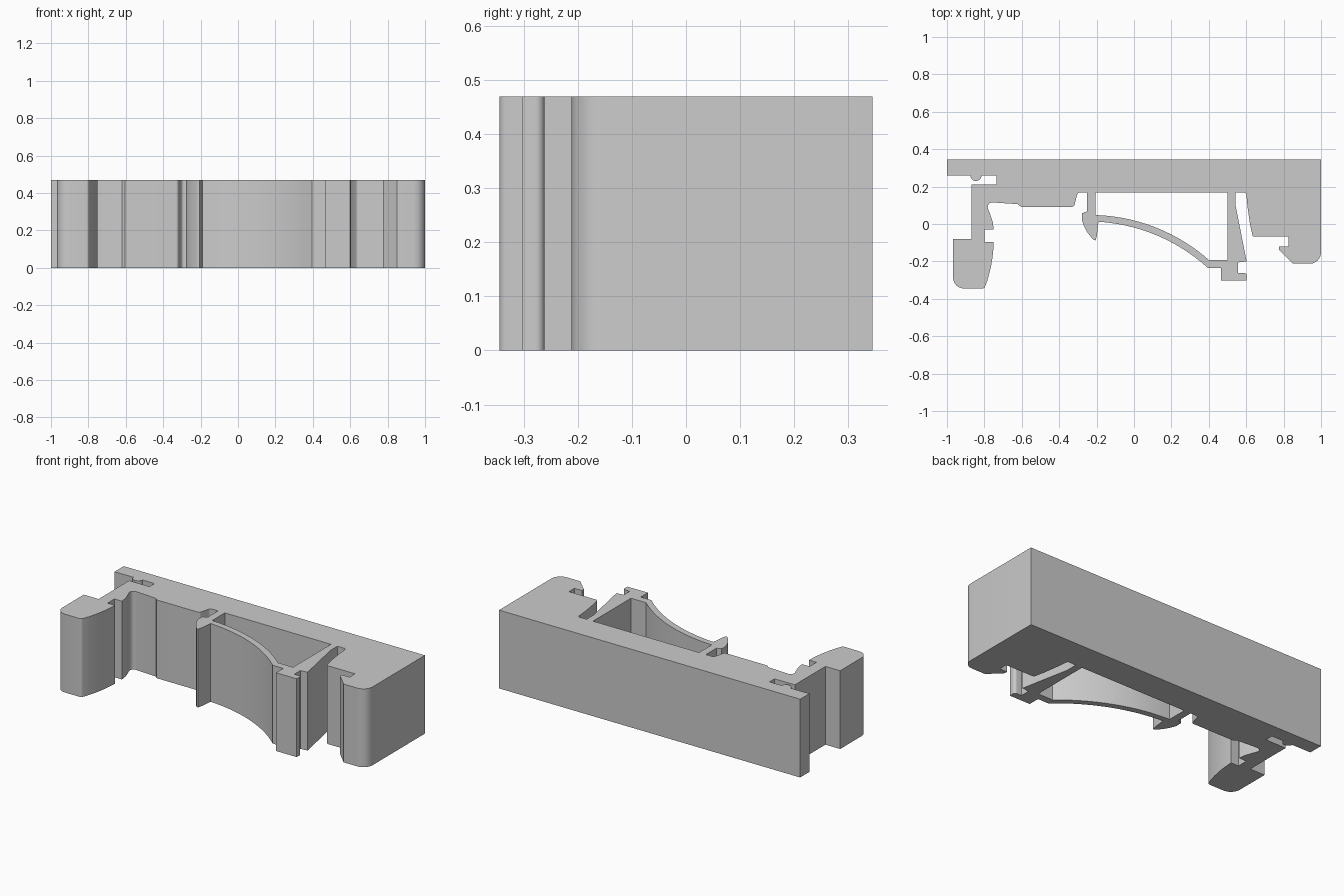
import bpy
import bmesh
import math
from mathutils import Matrix, Vector

HEIGHT = 0.47
BAR_FACE = 0.168   # front face of the back bar between the clips


def sweep(centre, start, end, steps):
    """Points from start to end around a centre, the short way."""
    a, b = start - centre, end - centre
    turn = math.atan2(a.x * b.y - a.y * b.x, a.dot(b))
    return [centre + Matrix.Rotation(turn * i / steps, 2) @ a for i in range(steps + 1)]


def fillet(prev, corner, following, radius):
    """Points of a rounded corner."""
    to_prev = (prev - corner).normalized()
    to_next = (following - corner).normalized()
    half = math.acos(to_prev.dot(to_next)) / 2
    setback = radius / math.tan(half)
    centre = corner + (to_prev + to_next).normalized() * (radius / math.sin(half))
    return sweep(centre, corner + to_prev * setback, corner + to_next * setback, 6)


def arc(start, middle, end):
    """Points of the circular arc through three points."""
    a, b, c = Vector(start), Vector(middle), Vector(end)
    u, v = b - a, c - a
    uu, vv = u.dot(u), v.dot(v)
    offset = Vector((v.y * uu - u.y * vv, u.x * vv - v.x * uu))
    centre = a + offset / (2 * (u.x * v.y - u.y * v.x))
    return [tuple(p) for p in sweep(centre, a, c, 14)]


def rounded_loop(corners):
    """Closed outline; a third value on a corner is its fillet radius."""
    points = []
    for i, corner in enumerate(corners):
        here = Vector(corner[:2])
        if len(corner) == 3:
            before = Vector(corners[i - 1][:2])
            after = Vector(corners[(i + 1) % len(corners)][:2])
            points += fillet(before, here, after, corner[2])
        else:
            points.append(here)
    return points


def extruded(name, loops, height, material):
    """Solid from an outer outline and its holes."""
    bm = bmesh.new()
    for loop in loops:
        verts = [bm.verts.new((p.x, p.y, 0)) for p in loop]
        for i, vert in enumerate(verts):
            bm.edges.new((verts[i - 1], vert))
    bmesh.ops.triangle_fill(bm, edges=bm.edges[:], use_beauty=True)
    top = bmesh.ops.extrude_face_region(bm, geom=bm.faces[:])["geom"]
    bmesh.ops.translate(bm, vec=(0, 0, height),
                        verts=[g for g in top if isinstance(g, bmesh.types.BMVert)])
    bmesh.ops.recalc_face_normals(bm, faces=bm.faces[:])
    mesh = bpy.data.meshes.new(name)
    bm.to_mesh(mesh)
    bm.free()
    mesh.materials.append(material)
    obj = bpy.data.objects.new(name, mesh)
    bpy.context.collection.objects.link(obj)
    bpy.ops.object.select_all(action="DESELECT")
    obj.select_set(True)
    bpy.context.view_layer.objects.active = obj
    bpy.ops.object.shade_smooth_by_angle(angle=math.radians(30))


default_cube = bpy.data.objects.get("Cube")
if default_cube:
    bpy.data.objects.remove(default_cube)

grey = bpy.data.materials.new("plain grey")
grey.use_nodes = True
colour = (0.6, 0.6, 0.6, 1)
grey.diffuse_color = colour
grey.node_tree.nodes["Principled BSDF"].inputs["Base Color"].default_value = colour

# Back bar end with the cable bump and slot
back_bar = [(1, 0.345), (-1, 0.345), (-1, 0.258)]
bump = arc((-0.875, 0.258), (-0.845, 0.23), (-0.815, 0.258))
slot = [(-0.735, 0.258), (-0.735, 0.21), (-0.87, 0.21)]

# Hooked leg with a notch on its inner face
hook_leg = [(-0.87, -0.08), (-0.968, -0.08), (-0.968, -0.345, 0.06), (-0.8, -0.345, 0.015)]
hook_leg += arc((-0.785, -0.305), (-0.76, -0.2), (-0.75, -0.095))
hook_leg += [(-0.8, -0.095), (-0.8, -0.03), (-0.75, -0.03)]
hook_leg += [(-0.755, 0.01), (-0.768, 0.05), (-0.795, 0.118, 0.025)]

# Stepped pad on the bar front
pad = [(-0.62, 0.106), (-0.605, 0.092), (-0.32, 0.092, 0.015),
       (-0.302, BAR_FACE, 0.018), (-0.25, BAR_FACE)]

# Spring clip: pointed tongue, curved blade, foot and slanted strut
tongue = [(-0.25, 0.068), (-0.277, 0.058)]
tongue += arc((-0.278, 0.02), (-0.255, -0.035), (-0.215, -0.085))
tongue += [(-0.205, -0.088), (-0.198, -0.06)]
blade_front = arc((-0.19, 0.012), (0.12, -0.06), (0.395, -0.235))
foot = [(0.465, -0.235), (0.465, -0.303), (0.6, -0.303), (0.605, -0.262, 0.015),
        (0.557, -0.262), (0.557, -0.205), (0.602, -0.2)]
strut = [(0.543, 0.1), (0.543, BAR_FACE)]

# Solid end block with a catch
end_block = [(0.6, BAR_FACE, 0.015), (0.607, 0.09), (0.62, 0.0),
             (0.635, -0.068, 0.012), (0.825, -0.068), (0.825, -0.12),
             (0.775, -0.12), (0.775, -0.138), (0.85, -0.212), (1, -0.212, 0.06)]

# Opening behind the blade
opening = [(0.5, BAR_FACE), (-0.205, BAR_FACE)]
opening += arc((-0.205, 0.048), (0.12, -0.02), (0.4, -0.192))
opening += [(0.5, -0.192)]

outline = (back_bar + bump + slot + hook_leg + pad + tongue
           + blade_front + foot + strut + end_block)
extruded("clip_bracket", [rounded_loop(outline), rounded_loop(opening)], HEIGHT, grey)
